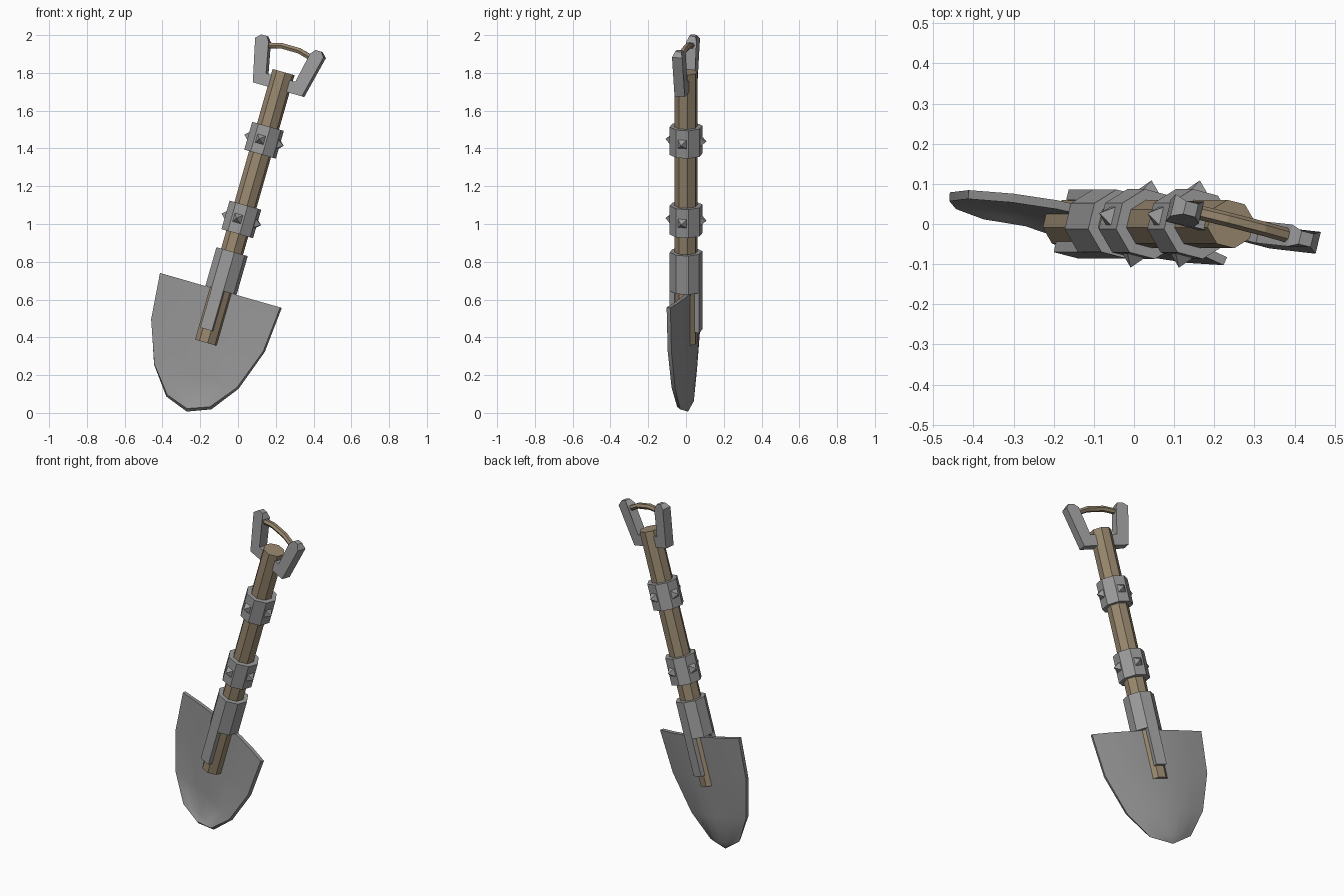
import bpy, bmesh
from math import radians, pi, cos, sin
from mathutils import Matrix, Vector

if "Cube" in bpy.data.objects:
    bpy.data.objects.remove(bpy.data.objects["Cube"], do_unlink=True)

# The tool is modelled upright along z, then turned and leaned as a whole
POSE = (Matrix.Translation((-0.276, 0, 0)) @ Matrix.Rotation(radians(16), 4, 'Y')
        @ Matrix.Rotation(radians(-14), 4, 'Z'))


def material(name, rgb):
    m = bpy.data.materials.new(name)
    m.use_nodes = True
    m.diffuse_color = (*rgb, 1)
    bsdf = m.node_tree.nodes["Principled BSDF"]
    bsdf.inputs["Base Color"].default_value = (*rgb, 1)
    bsdf.inputs["Roughness"].default_value = 0.8
    return m


STEEL = material("grey steel", (0.32, 0.32, 0.32))
BLADE = material("dark steel", (0.29, 0.29, 0.29))
WOOD = material("brown wood", (0.31, 0.24, 0.155))


def finish(name, bm, mat):
    bmesh.ops.recalc_face_normals(bm, faces=bm.faces)
    mesh = bpy.data.meshes.new(name)
    bm.to_mesh(mesh)
    bm.free()
    mesh.materials.append(mat)
    ob = bpy.data.objects.new(name, mesh)
    ob.matrix_world = POSE
    bpy.context.collection.objects.link(ob)
    return ob


def add_octagon(bm, radius, low, high):
    """Eight-sided prism with flat faces towards the front and sides."""
    place = Matrix.Translation((0, 0, (low + high) / 2)) @ Matrix.Rotation(pi / 8, 4, 'Z')
    bmesh.ops.create_cone(bm, cap_ends=True, segments=8, radius1=radius,
                          radius2=radius, depth=high - low, matrix=place)


def add_box(bm, center, size):
    bmesh.ops.create_cube(bm, size=1, matrix=Matrix.Translation(center)
                          @ Matrix.Diagonal((*size, 1)))


# Wooden shaft
bm = bmesh.new()
add_octagon(bm, 0.061, 0.387, 1.877)
finish("shaft", bm, WOOD)

# Socket with a long strap down the front and the back
bm = bmesh.new()
add_octagon(bm, 0.087, 0.675, 0.888)
for side in (-1, 1):
    add_box(bm, (0, side * 0.067, 0.58), (0.066, 0.027, 0.25))
finish("socket", bm, STEEL)

# Two collars, each with four pyramid studs
for label, low, high in (("lower", 0.987, 1.144), ("upper", 1.425, 1.578)):
    bm = bmesh.new()
    add_octagon(bm, 0.088, low, high)
    for quarter in range(4):
        place = (Matrix.Translation((0, 0, (low + high) / 2))
                 @ Matrix.Rotation(quarter * pi / 2, 4, 'Z')
                 @ Matrix.Translation((0.096, 0, 0))
                 @ Matrix.Rotation(pi / 2, 4, 'Y') @ Matrix.Rotation(pi / 4, 4, 'Z'))
        bmesh.ops.create_cone(bm, cap_ends=True, segments=4, radius1=0.034,
                              radius2=0, depth=0.032, matrix=place)
    finish(label + "_collar", bm, STEEL)

# Dished blade: rows of (half width, height), bulging towards the back
rows = [(0.345, 0.674), (0.322, 0.425), (0.24, 0.2), (0.128, 0.055)]
columns = [-1, -0.67, -0.33, 0, 0.33, 0.67, 1]
bm = bmesh.new()
grid = [[bm.verts.new((half * t, 0.025 - 0.035 * t * t, z)) for t in columns]
        for half, z in rows]
tip = bm.verts.new((0, 0.0, 0.008))
for upper, lower in zip(grid, grid[1:]):
    for i in range(len(columns) - 1):
        bm.faces.new((upper[i], upper[i + 1], lower[i + 1], lower[i]))
for a, b in zip(grid[-1], grid[-1][1:]):
    bm.faces.new((a, b, tip))
bmesh.ops.recalc_face_normals(bm, faces=bm.faces)
bmesh.ops.solidify(bm, geom=bm.faces[:], thickness=0.022)
ys = 0.011 if sum(v.co.y for v in bm.verts) / len(bm.verts) < 0.008 else -0.011
bmesh.ops.translate(bm, verts=bm.verts, vec=(0, ys, 0))
blade = finish("blade", bm, BLADE)
bpy.ops.object.select_all(action='DESELECT')
blade.select_set(True)
bpy.context.view_layer.objects.active = blade
bpy.ops.object.shade_smooth_by_angle(angle=radians(35))

# Handle brackets: an angled profile with a foot on the shaft, mirrored
profile = [(0.05, 1.78), (0.139, 1.78), (0.194, 2.01), (0.17, 2.036),
           (0.138, 2.036), (0.118, 2.01), (0.083, 1.845), (0.05, 1.845)]
for label, side in (("left", 1), ("right", -1)):
    bm = bmesh.new()
    rings = []
    for y in (-0.028, 0.028):
        rings.append([bm.verts.new((side * x, y * (0.6 if z > 2.02 else 1), z))
                      for x, z in profile])
        bm.faces.new(rings[-1])
    front, back = rings
    for i in range(len(profile)):
        bm.faces.new((front[i - 1], front[i], back[i], back[i - 1]))
    finish(label + "_handle_bracket", bm, STEEL)

# Arched wooden grip between the brackets
bm = bmesh.new()
path = [(-0.14, 1.985), (-0.05, 2.008), (0.05, 2.008), (0.14, 1.985)]
loops = [[bm.verts.new((x, 0.018 * cos(k * pi / 3), z + 0.017 * sin(k * pi / 3)))
          for k in range(6)] for x, z in path]
for a, b in zip(loops, loops[1:]):
    for k in range(6):
        bm.faces.new((a[k - 1], a[k], b[k], b[k - 1]))
bm.faces.new(loops[0])
bm.faces.new(loops[-1])
finish("grip", bm, WOOD)
